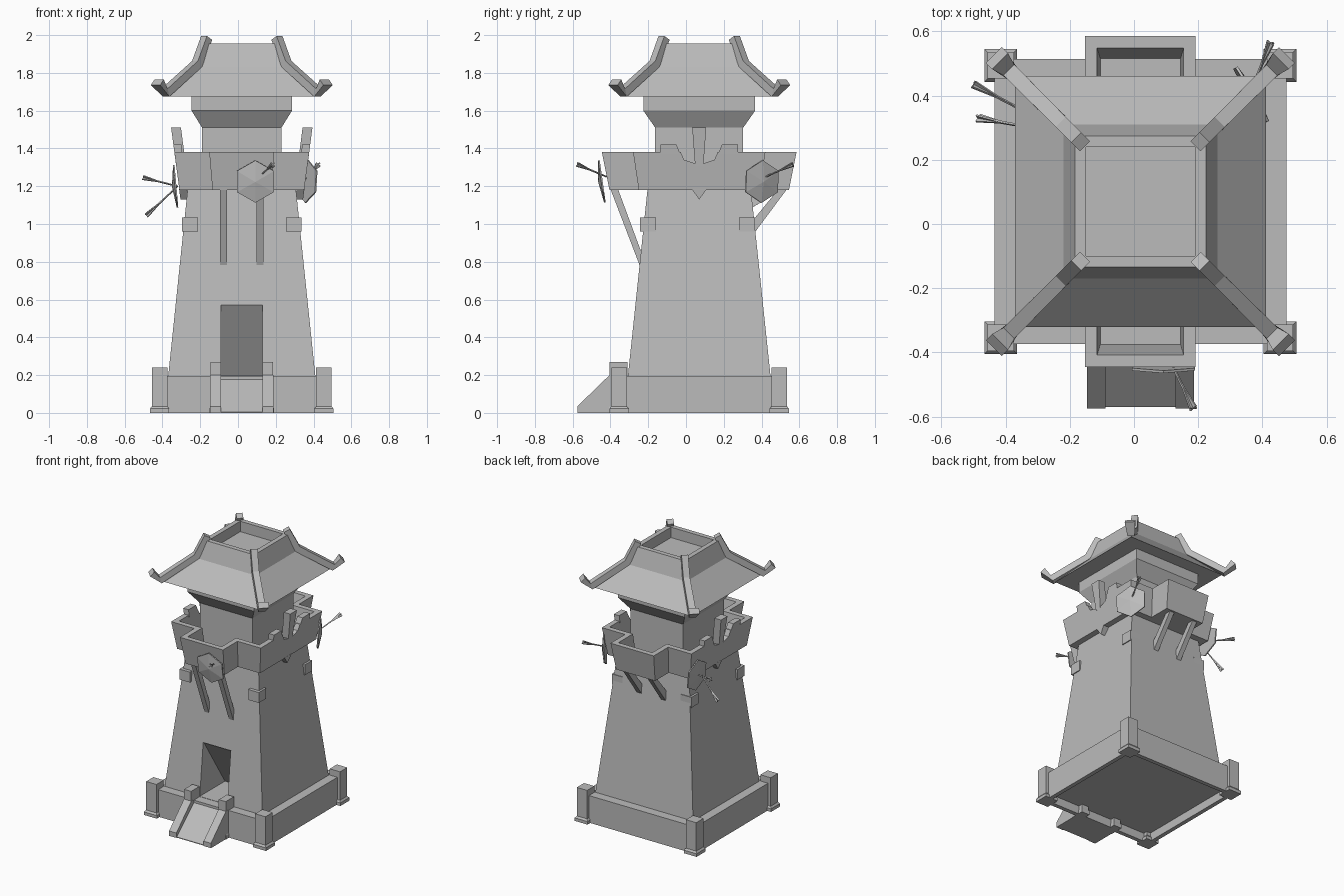
import bpy, bmesh
from math import radians
from mathutils import Vector

cube = bpy.data.objects.get("Cube")
if cube:
    bpy.data.objects.remove(cube, do_unlink=True)

stone = bpy.data.materials.new("plain_grey")
stone.use_nodes = True
GREY = (0.5, 0.5, 0.5, 1)
stone.diffuse_color = GREY
stone.node_tree.nodes["Principled BSDF"].inputs["Base Color"].default_value = GREY

CX, CY = 0.02, 0.07  # tower axis
SIGNS = (-1, 1)


def finish(name, bm):
    bmesh.ops.recalc_face_normals(bm, faces=bm.faces)
    mesh = bpy.data.meshes.new(name)
    bm.to_mesh(mesh)
    bm.free()
    mesh.materials.append(stone)
    ob = bpy.data.objects.new(name, mesh)
    bpy.context.collection.objects.link(ob)
    return ob


def loft(name, loops):
    """Skin a stack of equal point loops and cap both ends."""
    bm = bmesh.new()
    rows = [[bm.verts.new(p) for p in loop] for loop in loops]
    n = len(rows[0])
    for a, b in zip(rows, rows[1:]):
        for i in range(n):
            j = (i + 1) % n
            bm.faces.new((a[i], a[j], b[j], b[i]))
    bm.faces.new(rows[0])
    bm.faces.new(rows[-1])
    return finish(name, bm)


def rect(hx, hy, z, x=CX, y=CY):
    return [(x - hx, y - hy, z), (x + hx, y - hy, z),
            (x + hx, y + hy, z), (x - hx, y + hy, z)]


def tiers(name, sizes, x=CX, y=CY):
    return loft(name, [rect(hx, hy, z, x, y) for hx, hy, z in sizes])


def prism(name, profile, x0, x1, lean=0.0):
    """Extrude a (y, z) profile along x; lean shifts x with height."""
    return loft(name, [[(x + lean * (z - 1.38), y, z) for y, z in profile]
                       for x in (x0, x1)])


def cut(target, cutter):
    cutter.hide_render = True
    cutter.hide_viewport = True
    mod = target.modifiers.new("cut", "BOOLEAN")
    mod.object = cutter
    mod.solver = "EXACT"


# Plinth, hollow underneath
tiers("plinth", [(0.425, 0.414, 0.06), (0.425, 0.414, 0), (0.455, 0.444, 0),
                 (0.455, 0.444, 0.195)])

# Tapered tower with a doorway whose back slopes inward
tower = tiers("tower", [(0.39, 0.378, 0.19), (0.285, 0.272, 1.2)])
cut(tower, prism("doorway_cutter",
                 [(-0.45, 0.197), (-0.02, 0.197), (-0.262, 0.57), (-0.45, 0.57)],
                 -0.09, 0.13))

# Plinth corner posts and upper corner blocks
for sx in SIGNS:
    for sy in SIGNS:
        tiers("plinth_post", [(0.051, 0.051, 0), (0.051, 0.051, 0.022),
                              (0.041, 0.041, 0.035), (0.041, 0.041, 0.24)],
              CX + sx * 0.435, CY + sy * 0.424)
        tiers("corner_block", [(0.042, 0.042, 0.96), (0.042, 0.042, 1.035)],
              CX + sx * 0.275, CY - 0.01 + sy * 0.262)

# Entrance ramp with side walls and newel posts
prism("ramp", [(-0.57, 0), (-0.36, 0), (-0.36, 0.19), (-0.4, 0.155), (-0.57, 0.005)],
      -0.09, 0.13)
for x in (-0.118, 0.158):
    prism("ramp_wall", [(-0.575, 0), (-0.38, 0), (-0.38, 0.2), (-0.405, 0.2), (-0.575, 0.035)],
          x - 0.029, x + 0.029)
    tiers("newel_post", [(0.032, 0.05, 0), (0.032, 0.05, 0.025), (0.028, 0.047, 0.035),
                         (0.028, 0.047, 0.27)], x, -0.358)


# Balcony with front and back bays
def cross(hx, hy, bx, by, z):
    quarter = [(bx, -by), (bx, -hy), (hx, -hy)]
    right = quarter + [(x, -y) for x, y in reversed(quarter)]
    return [(CX + x, CY + y, z) for x, y in right + [(-x, -y) for x, y in right]]


balcony = loft("balcony", [
    cross(0.33, 0.32, 0.155, 0.475, 1.18),
    cross(0.357, 0.35, 0.172, 0.515, 1.38),
    cross(0.32, 0.313, 0.135, 0.478, 1.38),
    cross(0.3, 0.29, 0.125, 0.445, 1.21)])
NOTCH = [(-0.1, 1.385), (-0.08, 1.34), (-0.02, 1.32)]
notch = [(CY + y, z) for y, z in NOTCH] + [(CY - y, z) for y, z in reversed(NOTCH)]
cut(balcony, prism("notch_cutter", notch, -0.5, 0.5))

# Side battlements: stepped shoulders, centre fang and lower spike
for s in SIGNS:
    inner, outer = CX + s * 0.315, CX + s * 0.357
    lean = s * 0.13
    for t in SIGNS:
        prism("battlement_shoulder",
              [(CY + t * y, z) for y, z in
               ((0.205, 1.37), (0.205, 1.42), (0.12, 1.42), (0.1, 1.37))],
              inner, outer, lean)
    prism("battlement_fang", [(CY - 0.037, 1.51), (CY + 0.037, 1.51),
                              (CY + 0.022, 1.31), (CY - 0.022, 1.31)],
          inner - s * 0.01, outer, lean)
    prism("battlement_spike", [(CY - 0.04, 1.185), (CY + 0.04, 1.185), (CY, 1.13)],
          inner, outer, lean)

# Braces under the bays
for x in (-0.077, 0.117):
    for name, path in (("front_brace", [(-0.4, 1.185), (-0.36, 1.185), (-0.225, 0.82), (-0.245, 0.78)]),
                       ("back_brace", [(0.535, 1.185), (0.49, 1.185), (0.33, 0.99), (0.36, 0.95)])):
        prism(name, path, x - 0.018, x + 0.018)

# Upper storey and roof
tiers("upper_storey", [(0.21, 0.233, 1.2), (0.21, 0.233, 1.51), (0.266, 0.296, 1.6),
                       (0.266, 0.296, 1.68)])
tiers("roof", [(0.391, 0.391, 1.675), (0.24, 0.24, 1.83), (0.204, 0.204, 1.955),
               (0.17, 0.17, 1.955), (0.17, 0.17, 1.88)])

# Hip ribs with upturned ends: distance from axis, height, half width, half depth
RIB = [(0.447, 1.75, 0.035, 0.02), (0.405, 1.695, 0.024, 0.022),
       (0.237, 1.847, 0.022, 0.022), (0.186, 1.985, 0.022, 0.022)]
for sx in SIGNS:
    for sy in SIGNS:
        out = Vector((sx, sy, 0)).normalized()
        side = Vector((-sy, sx, 0)).normalized()
        centres = [Vector((CX + sx * d, CY + sy * d, z)) for d, z, w, h in RIB]
        loops = []
        for i, c in enumerate(centres):
            along = (centres[min(i + 1, 3)] - centres[max(i - 1, 0)]).normalized()
            up = along.cross(side).normalized()
            w, h = RIB[i][2:]
            loops.append([c + side * a * w + up * b * h
                          for a, b in ((-1, -1), (1, -1), (1, 1), (-1, 1))])
        loft("hip_rib", loops)


# Six-sided shields hung on the parapet
def shield(centre, turn, tilt=-10):
    bm = bmesh.new()
    for r2, depth, z in ((0.113, 0.008, 0), (0.0, 0.016, 0.012)):
        geo = bmesh.ops.create_cone(bm, cap_ends=True, segments=6, radius1=0.113,
                                    radius2=r2, depth=depth)["verts"]
        bmesh.ops.translate(bm, verts=geo, vec=(0, 0, z))
    ob = finish("shield", bm)
    ob.location = centre
    ob.rotation_euler = (radians(90 + tilt), 0, radians(turn))


shield((0.092, -0.445, 1.225), 0, 8)
shield((0.365, 0.402, 1.225), 120, 4)
shield((-0.33, 0.35, 1.2), -90, 5)


# Arrows: thin shaft and flared flat tail
def arrow(start, end):
    a, b = Vector(start), Vector(end)
    along = (b - a).normalized()
    u = along.orthogonal().normalized()
    v = along.cross(u)
    for p, q in ((u, v), (v, u)):
        loft("arrow", [[a.lerp(b, t) + p * i * w + q * j * 0.003
                        for i, j in ((-1, -1), (1, -1), (1, 1), (-1, 1))]
                       for t, w in ((0, 0.003), (0.6, 0.004), (1, 0.015))])


arrow((0.11, -0.42, 1.25), (0.185, -0.575, 1.315))
arrow((0.36, 0.4, 1.24), (0.425, 0.565, 1.315))
arrow((-0.32, 0.34, 1.2), (-0.5, 0.435, 1.245))
arrow((-0.32, 0.3, 1.2), (-0.485, 0.33, 1.045))
